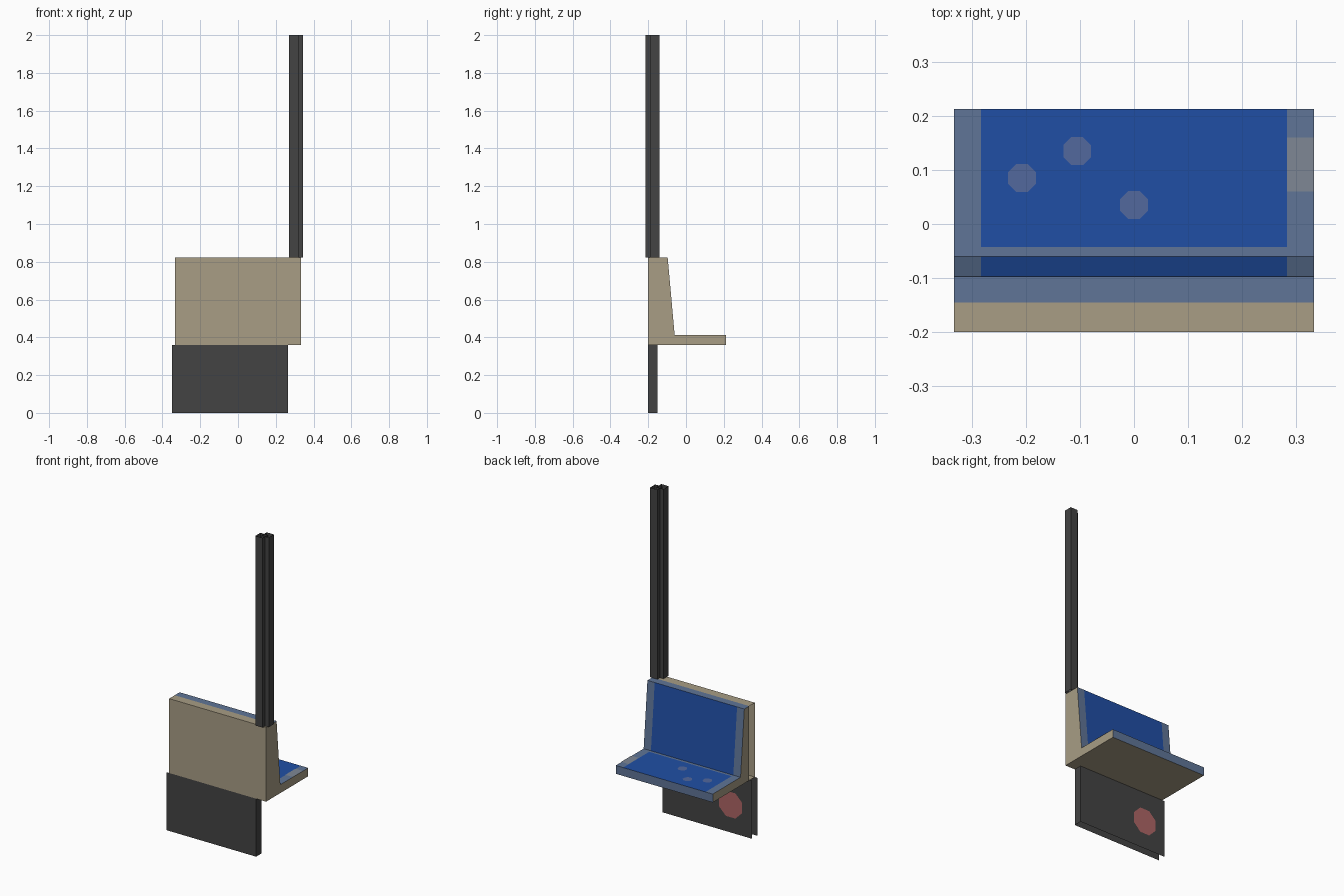
import bpy, bmesh, math

if "Cube" in bpy.data.objects:
    bpy.data.objects.remove(bpy.data.objects["Cube"])


def material(name, rgb):
    m = bpy.data.materials.new(name)
    m.diffuse_color = (*rgb, 1)
    m.use_nodes = True
    m.node_tree.nodes["Principled BSDF"].inputs["Base Color"].default_value = m.diffuse_color
    return m


BEIGE = material("beige shell", (0.392, 0.337, 0.235))
BLUE = material("blue upholstery", (0.0144, 0.078, 0.376))
TRIM = material("grey blue trim", (0.115, 0.178, 0.309))
WORN = material("worn grey", (0.21, 0.245, 0.30))
SPOT = material("faded spot", (0.085, 0.14, 0.34))
DARK = material("dark metal", (0.056, 0.056, 0.056))
RED = material("dull red", (0.42, 0.13, 0.13))


def build(name, polys, mats):
    """polys: list of (corner points, material index)"""
    bm = bmesh.new()
    for pts, mi in polys:
        f = bm.faces.new([bm.verts.new(p) for p in pts])
        f.material_index = mi
    bmesh.ops.remove_doubles(bm, verts=bm.verts[:], dist=1e-5)
    me = bpy.data.meshes.new(name)
    bm.to_mesh(me)
    bm.free()
    for m in mats:
        me.materials.append(m)
    ob = bpy.data.objects.new(name, me)
    bpy.context.collection.objects.link(ob)
    return ob


# Bench: side profile (y, z) swept across x, upholstery coloured by strip
W, INNER = 0.333, 0.283
XS = [-W, -INNER, INNER, W]
PROFILE = [(-0.145, 0.36), (-0.2, 0.36), (-0.2, 0.822), (-0.145, 0.822),
           (-0.097, 0.822), (-0.06, 0.412), (-0.043, 0.412),
           (0.213, 0.412), (0.213, 0.36)]
# material per profile segment: (outer strips, middle strip)
SEGMENT = [(0, 0), (0, 0), (0, 0), (2, 2), (2, 1), (2, 2), (2, 1), (2, 2), (0, 0)]
polys = []
for i, (outer, middle) in enumerate(SEGMENT):
    (y0, z0), (y1, z1) = PROFILE[i], PROFILE[(i + 1) % len(PROFILE)]
    for k in range(3):
        a, b = XS[k], XS[k + 1]
        polys.append(([(a, y0, z0), (a, y1, z1), (b, y1, z1), (b, y0, z0)],
                      middle if k == 1 else outer))
# End faces; the rear shell stays open at the left end
polys.append(([(W, y, z) for y, z in PROFILE], 0))
cushion = [PROFILE[0]] + PROFILE[3:]
polys.append(([(-W, y, z) for y, z in reversed(cushion)], 0))
# Divider between rear shell and cushion
polys.append(([(-W, -0.145, 0.36), (W, -0.145, 0.36),
               (W, -0.145, 0.822), (-W, -0.145, 0.822)], 0))
build("bench", polys, [BEIGE, BLUE, TRIM])

# Faded round spots on the seat
for i, (cx, cy) in enumerate([(-0.207, 0.085), (-0.105, 0.135), (0.0, 0.035)]):
    ring = [(cx + 0.028 * math.cos(math.pi * (k + 0.5) / 4),
             cy + 0.028 * math.sin(math.pi * (k + 0.5) / 4), 0.414) for k in range(8)]
    build(f"seat_spot_{i + 1}", [(ring, 0)], [SPOT])

# Worn patch on the right seat border
build("worn_patch", [([(INNER, 0.06, 0.414), (W, 0.06, 0.414),
                       (W, 0.16, 0.414), (INNER, 0.16, 0.414)], 0)], [WORN])


def walls(name, path, z0, z1, mat, closed):
    """Vertical sheet walls along a path, without caps"""
    n = len(path) if closed else len(path) - 1
    polys = []
    for i in range(n):
        a, b = path[i], path[(i + 1) % len(path)]
        polys.append(([(*a, z0), (*b, z0), (*b, z1), (*a, z1)], 0))
    return build(name, polys, [mat])


# Base panel: folded sheet, open at the left end and underneath
walls("base_panel", [(-0.35, -0.2), (0.265, -0.2), (0.265, -0.15), (-0.35, -0.15)],
      0, 0.36, DARK, False)

# Red mark on the inner side of the base
build("base_mark", [([(-0.203 - 0.085 * math.cos(math.pi * (k + 0.5) / 4), -0.148,
                       0.174 + 0.085 * math.sin(math.pi * (k + 0.5) / 4))
                      for k in range(8)], 0)], [RED])

# Pole: two staggered open square tubes
for i, (x, y) in enumerate([(0.27, -0.215), (0.295, -0.19)]):
    s = 0.05
    walls(f"pole_tube_{i + 1}", [(x, y), (x + s, y), (x + s, y + s), (x, y + s)],
          0.822, 2.0, DARK, True)
